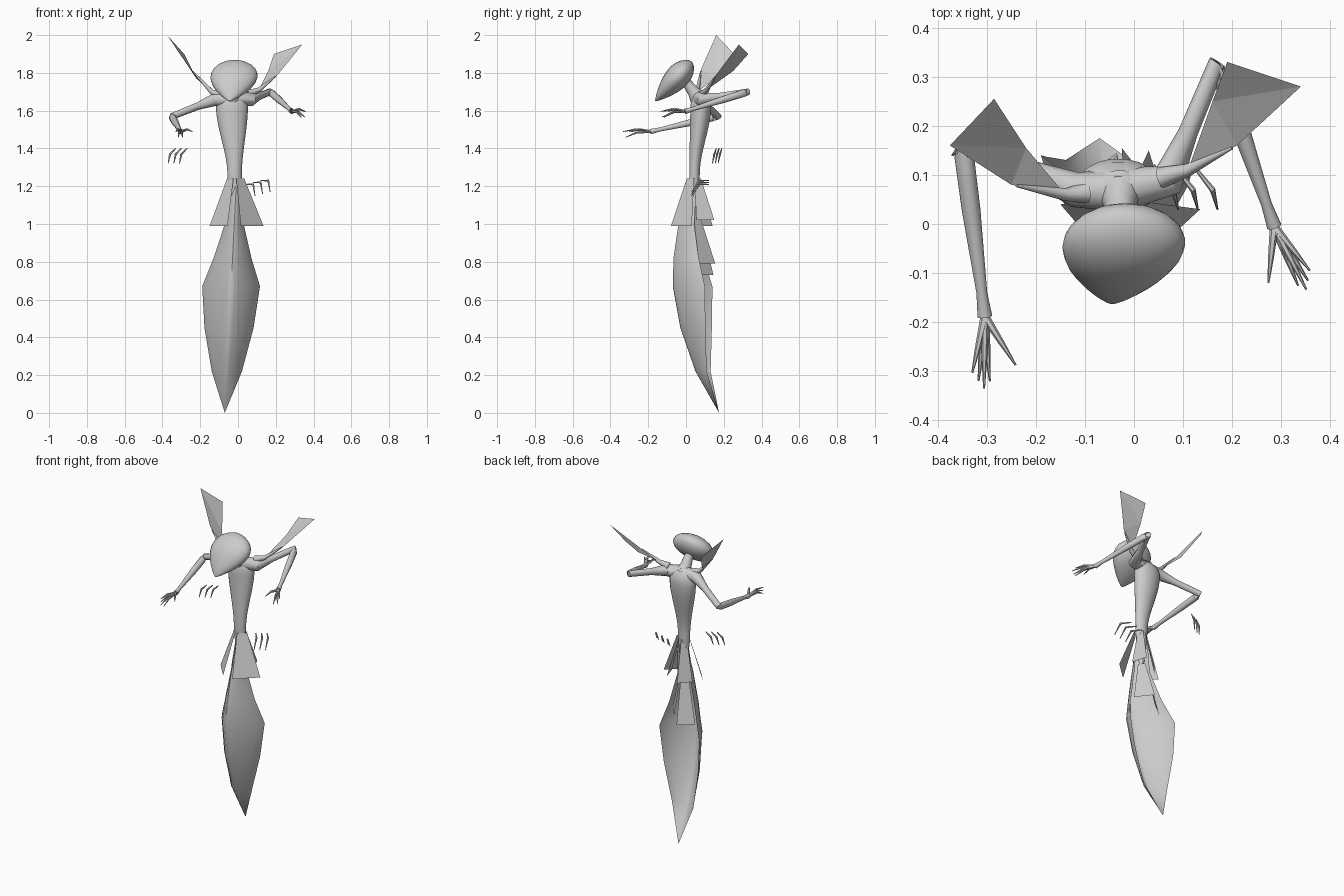
import bpy, bmesh, math
from mathutils import Vector as V, Matrix

cube = bpy.data.objects.get("Cube")
if cube:
    bpy.data.objects.remove(cube)

colour = (0.6, 0.6, 0.6, 1)
grey = bpy.data.materials.new("plain grey")
grey.use_nodes = True
grey.diffuse_color = colour
grey.node_tree.nodes["Principled BSDF"].inputs["Base Color"].default_value = colour


def finish(name, bm):
    mesh = bpy.data.meshes.new(name)
    bm.to_mesh(mesh)
    bm.free()
    ob = bpy.data.objects.new(name, mesh)
    bpy.context.collection.objects.link(ob)
    mesh.materials.append(grey)
    return ob


def section(angle, bow):
    """Unit cross-section point: a circle at bow 1, close to a diamond at higher bow."""
    c, s = math.cos(angle), math.sin(angle)
    return math.copysign(abs(c) ** bow, c), math.copysign(abs(s) ** bow, s)


def loft(name, rings, segs=14, open_back=False, bow=1):
    """Skin through rings (centre, axis u, axis v); an open back keeps only the front half."""
    bm = bmesh.new()
    count = segs + 1 if open_back else segs
    sweep = math.pi if open_back else math.tau
    rows = []
    for centre, u, v in rings:
        points = [section(sweep * i / segs, bow) for i in range(count)]
        rows.append([bm.verts.new(centre + u * a + v * b) for a, b in points])
    for lower, upper in zip(rows, rows[1:]):
        for i in range(segs):
            j = (i + 1) % count
            bm.faces.new((lower[i], lower[j], upper[j], upper[i]))
    if not open_back:
        bm.faces.new(rows[0])
        bm.faces.new(rows[-1])
    bmesh.ops.remove_doubles(bm, verts=bm.verts, dist=0.0002)
    bmesh.ops.recalc_face_normals(bm, faces=bm.faces)
    ob = finish(name, bm)
    bpy.ops.object.select_all(action='DESELECT')
    ob.select_set(True)
    bpy.context.view_layer.objects.active = ob
    bpy.ops.object.shade_smooth_by_angle(angle=math.radians(50))


def tube(name, points, radii, segs=10):
    rings = []
    for i, (point, radius) in enumerate(zip(points, radii)):
        tangent = points[min(i + 1, len(points) - 1)] - points[max(i - 1, 0)]
        turn = tangent.to_track_quat('Z', 'Y')
        rings.append((point, turn @ V((radius, 0, 0)), turn @ V((0, radius, 0))))
    loft(name, rings, segs)


def sheet(name, corners):
    bm = bmesh.new()
    face = bm.faces.new([bm.verts.new(corner) for corner in corners])
    bmesh.ops.triangulate(bm, faces=[face])
    finish(name, bm)


# Head: a tilted teardrop running from the crown down to the chin
crown, chin = V((-.022, .03, 1.86)), V((-.045, -.163, 1.65))
across = V((1, 0, 0))
thickness = (chin - crown).cross(across).normalized()
rings = []
for i in range(17):
    t = (1 - math.cos(math.pi * i / 16)) / 2
    swell = max(math.sin(math.pi * t ** .7), 0) ** .8
    rings.append((crown.lerp(chin, t) + across * .01 * swell,
                  across * .125 * swell, thickness * .064 * swell))
loft("head", rings, 24)

# Neck
chest = V((-.03, .07, 1.66))
nape = V((-.025, -.02, 1.78))
tube("neck", [chest, chest.lerp(nape, .35), chest.lerp(nape, .7), nape], [.05, .032, .026, .03], 14)

# Torso: tapering hips, narrow waist swelling to the chest, closed by a rounded top
rings = []
for i in range(21):
    z = 1 + .035 * i
    t = min(max((z - 1.26) / .37, 0), 1)
    swell = t * t * (3 - 2 * t)
    cap = math.sqrt(max(1 - max((z - 1.62) / .085, 0) ** 2, .01))
    cap *= min(1, .3 + 3 * (z - 1))
    rings.append((V((-.018 - .014 * swell, .045 + .033 * swell, z)),
                  across * (.038 + .047 * swell) * cap,
                  V((0, -.028 - .028 * swell, 0)) * cap))
loft("torso", rings, 18)

# Long folded leaf, open at the back: height, half width, edge depth, front depth
leaf = [(0, 0, .175, .175), (.22, .08, .12, .05), (.45, .13, .12, -.03), (.67, .153, .12, -.07),
        (.82, .1, .08, -.066), (1, .05, .05, -.04), (1.2, .035, .06, .02)]
loft("leaf_skirt", [(V((.05 * z - .07, edge, z)), V((width, -.13 * width, 0)), V((0, front - edge, 0)))
                    for z, width, edge, front in leaf], 12, open_back=True, bow=1.5)


# Hip flaps: trapezoids spreading from a narrow top near the waist to two bottom corners
def flap(name, hub, bottom, left, right):
    hub, left, right = V(hub), V((*left, bottom)), V((*right, bottom))
    out = (left + right) / 2 - hub
    top = hub + V((out.x, out.y, 0)) * .3
    side = (left - right) * .18
    sheet(name, [top + side, left, right, top - side])


waist, hip = (-.015, .045, 1.24), (-.015, .04, 1.03)
flap("front_left_flap", waist, .99, (.135, .03), (.015, -.08))
flap("front_right_flap", waist, .99, (-.055, -.07), (-.15, .04))
flap("back_left_flap", waist, 1.02, (.06, .055), (.03, .15))
flap("back_right_flap", waist, .99, (-.035, .14), (-.095, .07))
flap("lower_left_flap", hip, .79, (.05, .06), (-.025, .155))
flap("lower_right_flap", hip, .73, (-.035, .145), (-.12, .08))


# Wings: flat blades on slender stems
def wing(side, root, outer_bend, outer_tip, inner_tip, inner_bend):
    root, bend = V(root), V(outer_bend)
    sheet(side + "_wing", [root, bend, outer_tip, inner_tip, inner_bend])
    tube(side + "_wing_stem", [chest.lerp(root, .6), root, root.lerp(bend, .9)], [.022, .013, .003])


wing("left", (.11, .11, 1.71), (.21, .16, 1.79), (.34, .28, 1.95), (.19, .33, 1.9), (.16, .25, 1.81))
wing("right", (-.14, .06, 1.7), (-.25, .08, 1.82), (-.375, .16, 2), (-.285, .255, 1.9), (-.22, .155, 1.77))


# Arms with five-fingered hands that follow the forearm
def arm(side, flip, shoulder, elbow, wrist):
    shoulder, elbow, wrist = V(shoulder), V(elbow), V(wrist)
    forward = (wrist - elbow).normalized()
    palm = wrist + forward * .05
    tube(side + "_arm", [chest, shoulder, shoulder.lerp(elbow, .4), elbow,
                         elbow.lerp(wrist, .1), elbow.lerp(wrist, .45), wrist, palm],
         [.045, .036, .02, .018, .02, .019, .011, .015])
    for i, angle in enumerate((25, -3, -8, -13, -20)):
        aim = Matrix.Rotation(math.radians(angle * flip), 3, 'Z') @ V((forward.x, forward.y, 0))
        drop = V((0, 0, -.03 * (i % 2)))
        tip = palm + aim * (.15 - .015 * abs(i - 2)) + drop
        knuckle = palm.lerp(tip, .55) + V((0, 0, .012))
        tube(f"{side}_finger_{i + 1}", [palm, knuckle, tip], [.009, .006, .002], 6)


arm("right", 1, (-.12, .07, 1.66), (-.35, .17, 1.57), (-.31, -.14, 1.5))
arm("left", -1, (.07, .09, 1.66), (.17, .33, 1.7), (.27, .04, 1.61))


# Loose curled claws floating beside the body
def claws(side, start, bend, tip, step):
    for i in range(3):
        shift = V(step) * i
        points = [V(p) + shift for p in (start, bend, tip)]
        tube(f"{side}_claw_{i + 1}", points, [.003, .006, .002], 6)


claws("right", (-.33, .16, 1.4), (-.36, .15, 1.37), (-.37, .14, 1.32), (.03, .015, 0))
claws("left", (.12, .12, 1.23), (.16, .07, 1.23), (.17, .03, 1.17), (-.04, 0, -.01))
